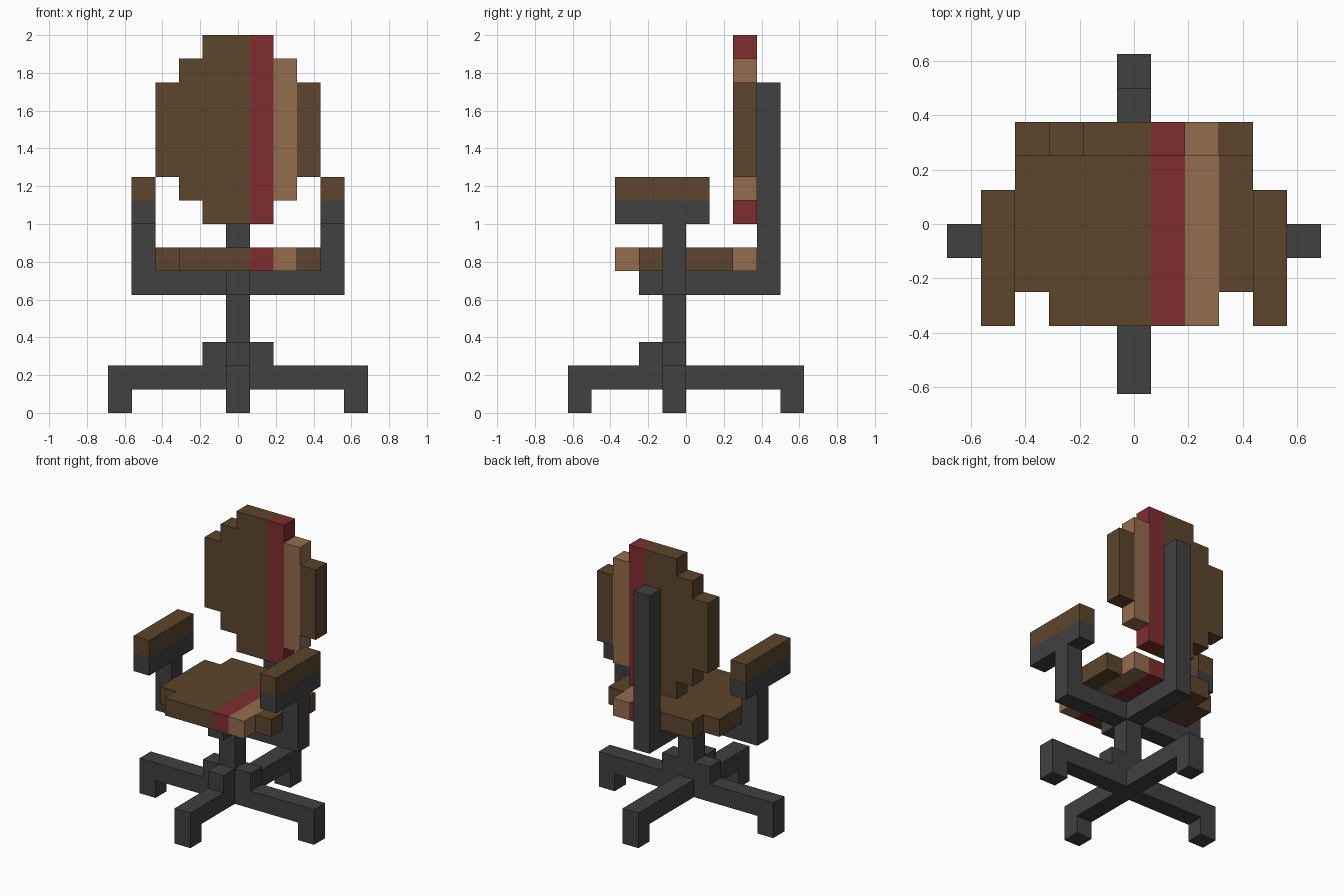
import bpy
import bmesh
from mathutils import Vector

U = 0.125  # one block

cube = bpy.data.objects.get("Cube")
if cube:
    bpy.data.objects.remove(cube, do_unlink=True)


def material(name, rgb):
    mat = bpy.data.materials.new(name)
    mat.use_nodes = True
    mat.diffuse_color = (*rgb, 1)
    mat.node_tree.nodes["Principled BSDF"].inputs["Base Color"].default_value = (*rgb, 1)
    return mat


metal = material("dark grey", (0.052, 0.052, 0.052))
brown = material("brown", (0.107, 0.060, 0.026))
red = material("red", (0.212, 0.027, 0.030))
tan = material("tan", (0.296, 0.150, 0.074))


def prism(name, outline, axis, lo, hi, mat):
    """Extrude an outline along x (points are y, z), y (x, z) or z (x, y)."""
    place = {"x": lambda a, b, t: (t, a, b),
             "y": lambda a, b, t: (a, t, b),
             "z": lambda a, b, t: (a, b, t)}[axis]
    bm = bmesh.new()
    face = bm.faces.new([bm.verts.new(Vector(place(a, b, lo)) * U) for a, b in outline])
    result = bmesh.ops.extrude_face_region(bm, geom=[face], use_keep_orig=True)
    moved = [v for v in result["geom"] if isinstance(v, bmesh.types.BMVert)]
    bmesh.ops.translate(bm, verts=moved, vec=Vector(place(0, 0, hi - lo)) * U)
    bmesh.ops.recalc_face_normals(bm, faces=bm.faces)
    mesh = bpy.data.meshes.new(name)
    bm.to_mesh(mesh)
    bm.free()
    mesh.materials.append(mat)
    obj = bpy.data.objects.new(name, mesh)
    bpy.context.collection.objects.link(obj)
    return obj


def rect(a0, a1, b0, b1):
    return [(a0, b0), (a1, b0), (a1, b1), (a0, b1)]


def mirrored(half):
    return half + [(-a, b) for a, b in reversed(half)]


# Foot cross
prism("side_legs", mirrored([(4.5, 1), (4.5, 0), (5.5, 0), (5.5, 2)]), "y", -1, 0, metal)
for name, s, inner in (("front_leg", -1, -1), ("back_leg", 1, 0)):
    prism(name, [(5 * s, 0), (4 * s, 0), (4 * s, 1), (inner, 1), (inner, 2), (5 * s, 2)],
          "x", -0.5, 0.5, metal)

# Hub and column
prism("hub", mirrored([(0.5, -2), (0.5, -1), (1.5, -1), (1.5, 0)]), "z", 2, 3, metal)
prism("column", rect(-0.5, 0.5, -1, 0), "z", 3, 5, metal)

# Frame under the seat, with arm posts and back post
prism("arm_frame", mirrored([(4.5, 5), (4.5, 8), (3.5, 8), (3.5, 6)]), "y", -1, 0, metal)
prism("seat_support", rect(-0.5, 0.5, -2, -1), "z", 5, 6, metal)
prism("back_post", [(0, 5), (4, 5), (4, 14), (3, 14), (3, 6), (0, 6)], "x", -0.5, 0.5, metal)

# Armrests
for side, s in (("left", 1), ("right", -1)):
    outline = rect(3.5 * s, 4.5 * s, -3, 1)
    prism(side + "_armrest_base", outline, "z", 8, 9, metal)
    prism(side + "_armrest_pad", outline, "z", 9, 10, brown)

# Stepped cushions: a brown body plus a red, a tan and a brown strip
strips = (("red_strip", 0.5, red), ("tan_strip", 1.5, tan), ("edge_strip", 2.5, brown))


def cushion(name, axis, lo, hi, reach, middle):
    """reach gives the half extent of the strips at one, two and three blocks from centre."""
    r1, r2, r3 = reach
    upper = [(0.5, r1), (-1.5, r1), (-1.5, r2), (-2.5, r2), (-2.5, r3), (-3.5, r3)]
    body = [(a, middle + b) for a, b in upper]
    body += [(a, middle - b) for a, b in reversed(upper)]
    prism(name + "_body", body, axis, lo, hi, brown)
    for (strip, x, mat), r in zip(strips, reach):
        prism(name + "_" + strip, rect(x, x + 1, middle - r, middle + r), axis, lo, hi, mat)


cushion("seat", "z", 6, 7, (3, 3, 2), 0)
cushion("backrest", "y", 2, 3, (4, 3, 2), 12)
